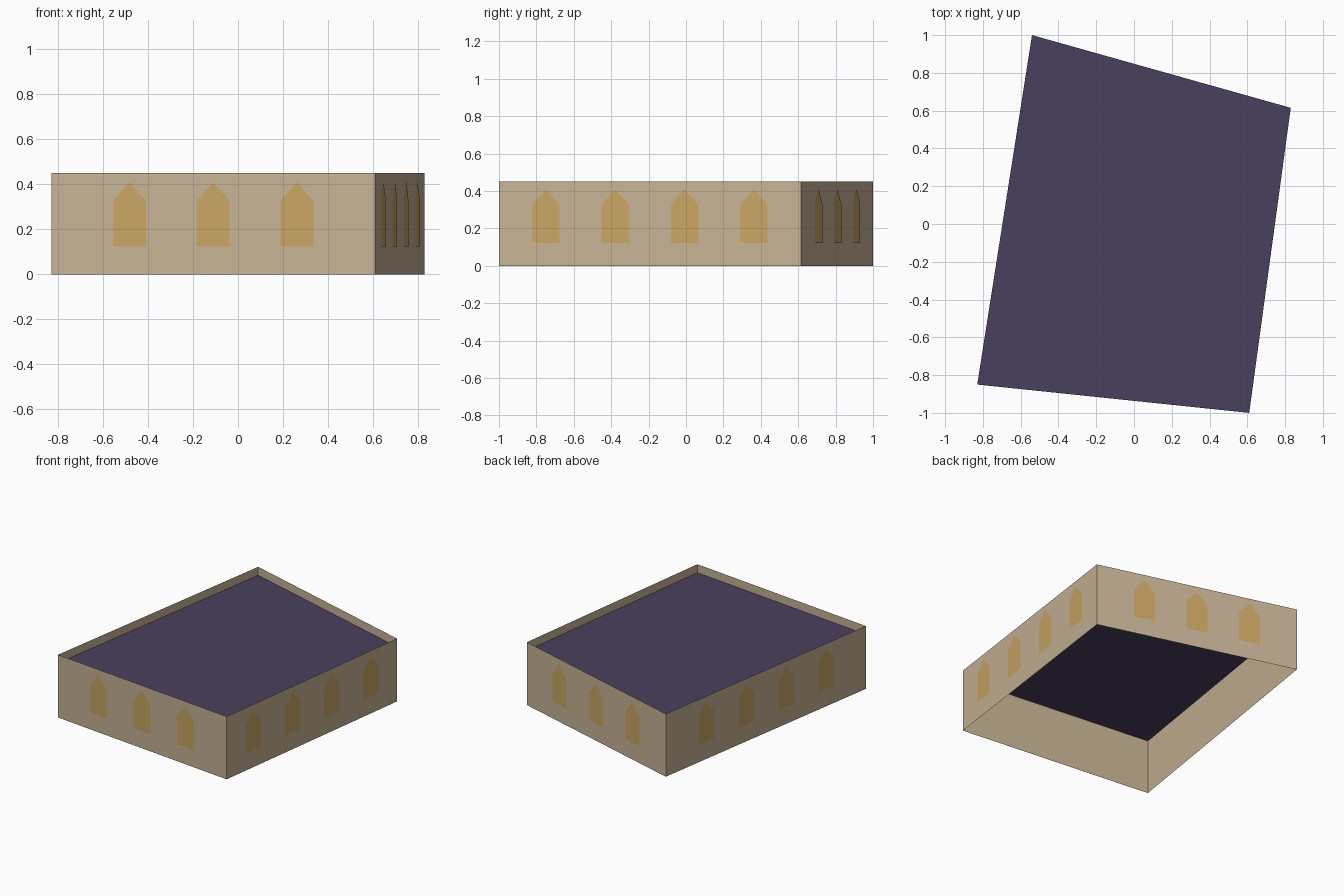
import bpy
from mathutils import Vector

cube = bpy.data.objects.get("Cube")
if cube:
    bpy.data.objects.remove(cube, do_unlink=True)


def material(name, hex_code):
    def linear(v):
        return v / 12.92 if v <= 0.04045 else ((v + 0.055) / 1.055) ** 2.4
    col = [linear(int(hex_code[i:i + 2], 16) / 255) for i in (0, 2, 4)] + [1]
    m = bpy.data.materials.new(name)
    m.use_nodes = True
    m.diffuse_color = col
    m.node_tree.nodes["Principled BSDF"].inputs["Base Color"].default_value = col
    return m


def sheet(name, faces, mat):
    """Object made of separate flat polygons, each a list of points."""
    verts, polys = [], []
    for pts in faces:
        polys.append(range(len(verts), len(verts) + len(pts)))
        verts += pts
    mesh = bpy.data.meshes.new(name)
    mesh.from_pydata(verts, [], [list(p) for p in polys])
    mesh.materials.append(mat)
    obj = bpy.data.objects.new(name, mesh)
    bpy.context.collection.objects.link(obj)
    return obj


stone = material("sandstone", "C9B497")
slate = material("purple_slate", "4A405E")
glow = material("amber_glass", "CAA664")

# Skewed footprint, counter-clockwise from the front
corners = [Vector(c) for c in
           ((-0.83, -0.85, 0), (0.61, -1, 0), (0.83, 0.615, 0), (-0.54, 1, 0))]
sides = list(zip(("front", "left", "back", "right"), corners,
                 corners[1:] + corners[:1], (3, 4, 3, 4)))
up = Vector((0, 0, 1))
HEIGHT, ROOF, SPACING = 0.45, 0.39, 0.374

# Pointed window outline: distance along the wall, height
outline = ((-0.074, 0.123), (0.074, 0.123), (0.074, 0.326),
           (0, 0.41), (-0.074, 0.326))

# Walls rise past the roof as a parapet, with windows just proud of them
for name, a, b, count in sides:
    sheet(name + "_wall", [[a, b, b + up * HEIGHT, a + up * HEIGHT]], stone)
    along = (b - a).normalized()
    out = along.cross(up) * 0.003
    windows = []
    for i in range(count):
        mid = (a + b) / 2 + along * (i - (count - 1) / 2) * SPACING + out
        windows.append([mid + along * s + up * z for s, z in outline])
    sheet(name + "_windows", windows, glow)

# Flat roof set below the parapet
sheet("roof", [[c + up * ROOF for c in corners]], slate)
